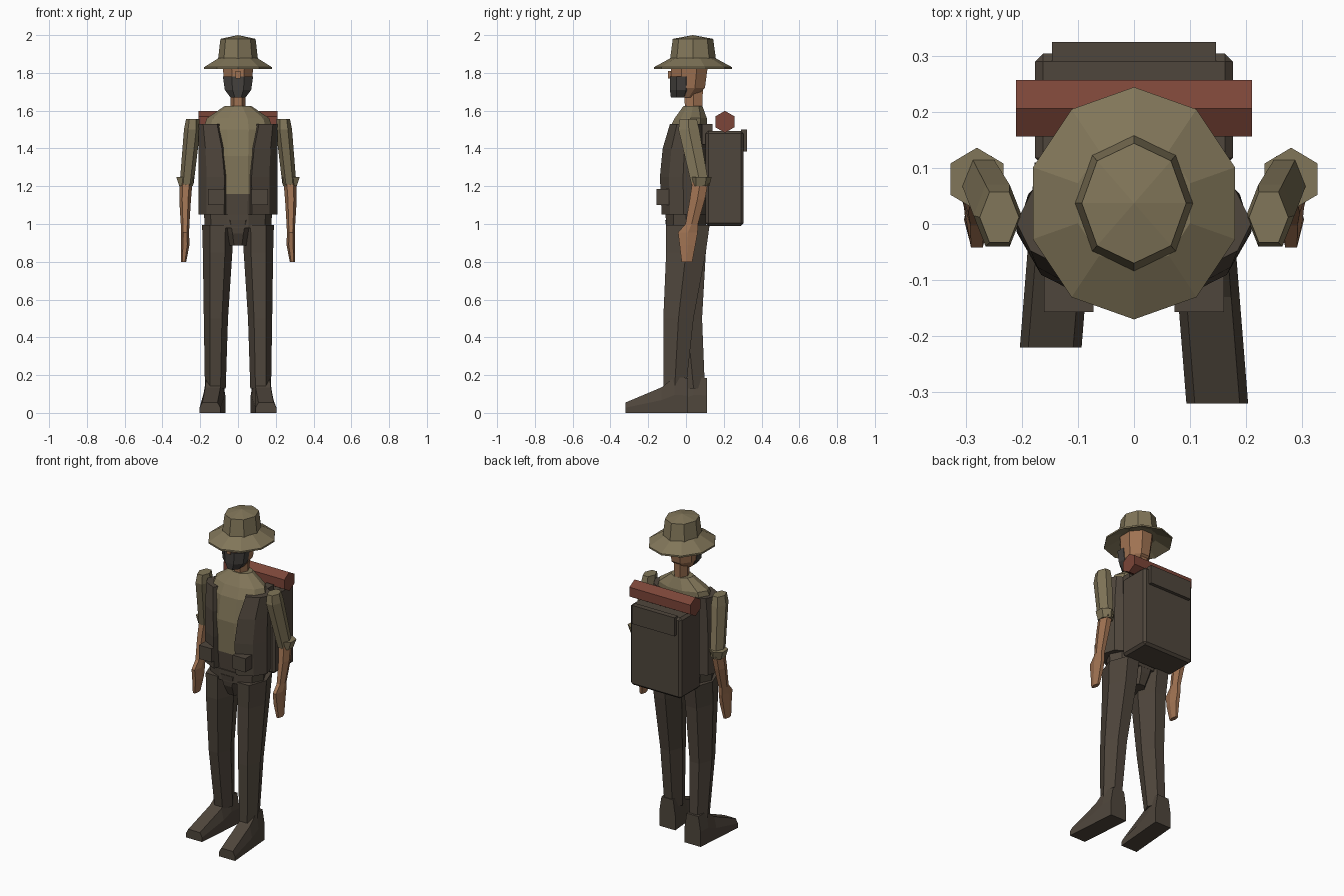
import bpy, bmesh
from math import sin, cos, pi, radians

default_cube = bpy.data.objects.get("Cube")
if default_cube:
    bpy.data.objects.remove(default_cube, do_unlink=True)


def material(name, *colour):
    mat = bpy.data.materials.new(name)
    mat.use_nodes = True
    mat.diffuse_color = (*colour, 1)
    shader = mat.node_tree.nodes["Principled BSDF"]
    shader.inputs["Base Color"].default_value = (*colour, 1)
    return mat


khaki = material("khaki cloth", .22, .18, .1)
dark = material("dark brown cloth", .078, .061, .045)
skin = material("skin", .35, .17, .085)
red = material("red blanket", .2, .06, .04)
beard_grey = material("dark grey beard", .058, .053, .048)


def bridge(name, mat, rings):
    """Join rings of equal point count into a closed solid."""
    bm = bmesh.new()
    loops = [[bm.verts.new(point) for point in ring] for ring in rings]
    for lower, upper in zip(loops, loops[1:]):
        for i in range(len(lower)):
            bm.faces.new((lower[i - 1], lower[i], upper[i], upper[i - 1]))
    bm.faces.new(loops[0])
    bm.faces.new(loops[-1])
    bmesh.ops.remove_doubles(bm, verts=bm.verts, dist=.001)
    bmesh.ops.recalc_face_normals(bm, faces=bm.faces)
    mesh = bpy.data.meshes.new(name)
    bm.to_mesh(mesh)
    bm.free()
    mesh.materials.append(mat)
    part = bpy.data.objects.new(name, mesh)
    bpy.context.collection.objects.link(part)
    return part


def outline(sides, turn, z, half_width, half_depth, y=0, x=0):
    """Polygon that fills the given half width and half depth."""
    angles = [2 * pi * (i + turn) / sides for i in range(sides)]
    widest = max(cos(angle) for angle in angles)
    deepest = max(sin(angle) for angle in angles)
    return [(x + half_width * cos(angle) / widest,
             y + half_depth * sin(angle) / deepest, z) for angle in angles]


def tube(name, mat, sides, *rows, turn=0):
    return bridge(name, mat, [outline(sides, turn, *row) for row in rows])


def box(name, mat, bottom, top, *shape):
    return tube(name, mat, 4, (bottom, *shape), (top, *shape), turn=.5)


def hat_row(z, half_width):
    return z, half_width, half_width * 1.15, .037


# Hat: sloping ten-sided brim and eight-sided crown
tube("hat_brim", khaki, 10, hat_row(1.87, .08), hat_row(1.82, .18),
     hat_row(1.83, .18), hat_row(1.88, .1), turn=.5)
tube("hat_crown", khaki, 8, hat_row(1.86, .107), hat_row(1.98, .093), hat_row(2, 0))

# Head, nose, beard and neck
tube("head", skin, 8, (1.67, .04, .06, -.01), (1.72, .07, .09, .01),
     (1.87, .085, .1, .02), turn=.5)
box("nose", skin, 1.77, 1.81, .012, .015, -.08)
tube("beard", beard_grey, 8, (1.67, .04, .05, -.03), (1.71, .07, .06, -.025),
     (1.78, .08, .06, -.025), turn=.5)
tube("neck", skin, 6, (1.6, .04, .045, .04), (1.72, .04, .05, .04))

# Shirt, dark below the waist line
shirt = tube("shirt", khaki, 10, (1.03, .16, .1), (1.16, .17, .11), (1.36, .175, .115),
             (1.5, .185, .1, .01), (1.56, .165, .085, .025), (1.625, .07, .05, .037))
shirt.data.materials.append(dark)
for face in shirt.data.polygons:
    face.material_index = int(face.center.z < 1.15)

# Belt and trouser seat
tube("belt", dark, 10, (.98, .175, .105), (1.05, .18, .108))
tube("trouser_seat", dark, 8, (.885, .05, .07), (.95, .07, .1), (1.02, .1, .11), turn=.5)


def vest_edge(side, z, opening, front):
    """Arc from the front opening round the flank to the middle of the back."""
    points = []
    for step in range(6):
        angle = radians(opening + (90 - opening) * step / 5)
        depth = front if angle < 0 else .12
        points.append((side * .21 * cos(angle), depth * sin(angle), z))
    return points


def leg_and_boot(name, side, ankle, knee):
    tube(name + "_leg", dark, 6, (.13, .055, .06, ankle, side * .12),
         (.5, .064, .08, knee, side * .117), (.85, .078, .105, 0, side * .108),
         (.995, .082, .115, .01, side * .108))
    # Boot sections run from heel to toe, narrower at the top
    sections = []
    for reach, height in ((0, .185), (.07, .19), (.14, .135), (.33, .055)):
        middle, y = side * (.122 + reach * .08), ankle + .07 - reach
        sections.append([(middle - .055, y, 0), (middle + .055, y, 0),
                         (middle + .055, y, height / 2), (middle + .04, y, height),
                         (middle - .04, y, height), (middle - .055, y, height / 2)])
    bridge(name + "_boot", dark, sections)


for name, side in (("left", 1), ("right", -1)):
    # Open vest half with its pocket and the pack strap
    bridge(name + "_vest_half", dark, [
        vest_edge(side, 1.05, -69, .138), vest_edge(side, 1.25, -70, .147),
        vest_edge(side, 1.4, -66, .135), vest_edge(side, 1.53, -58, .1)])
    box(name + "_vest_pocket", dark, 1.1, 1.185, .044, .034, -.123, side * .116)
    box(name + "_pack_strap", dark, 1.42, 1.53, .025, .028, .112, side * .125)

    # Sleeve with flared cuff, then forearm running into the hand
    outward = side * .28
    tube(name + "_sleeve", khaki, 6, (1.21, .037, .046, .075, side * .272),
         (1.5, .043, .055, .015, side * .243), (1.555, .035, .045, .012, side * .24))
    tube(name + "_cuff", khaki, 6, (1.2, .036, .046, .077, side * .275),
         (1.25, .047, .056, .08, outward), turn=.5)
    tube(name + "_forearm", skin, 6, (1.22, .034, .042, .075, side * .275),
         (1.13, .031, .04, .06, outward), (1, .023, .033, .03, outward))
    tube(name + "_hand", skin, 6, (1, .023, .033, .03, outward),
         (.955, .021, .052, .01, outward), (.89, .023, .042, .008, outward),
         (.8, .014, .028, .005, side * .288))

# Legs: the left one steps forward
leg_and_boot("left", 1, ankle=-.06, knee=-.04)
leg_and_boot("right", -1, ankle=.04, knee=.005)

# Backpack with chamfered edges and a flap
backpack = box("backpack", dark, .99, 1.492, .176, .1, .204)
chamfer = backpack.modifiers.new("chamfer", "BEVEL")
chamfer.width, chamfer.segments = .014, 1
box("backpack_flap", dark, 1.385, 1.5, .146, .017, .307)

# Rolled blanket lying across the top of the pack
bpy.ops.mesh.primitive_cylinder_add(vertices=6, radius=.058, depth=.42,
                                    location=(0, .206, 1.541), rotation=(pi / 2, 0, pi / 2))
blanket = bpy.context.object
blanket.name = "blanket_roll"
blanket.data.materials.append(red)
